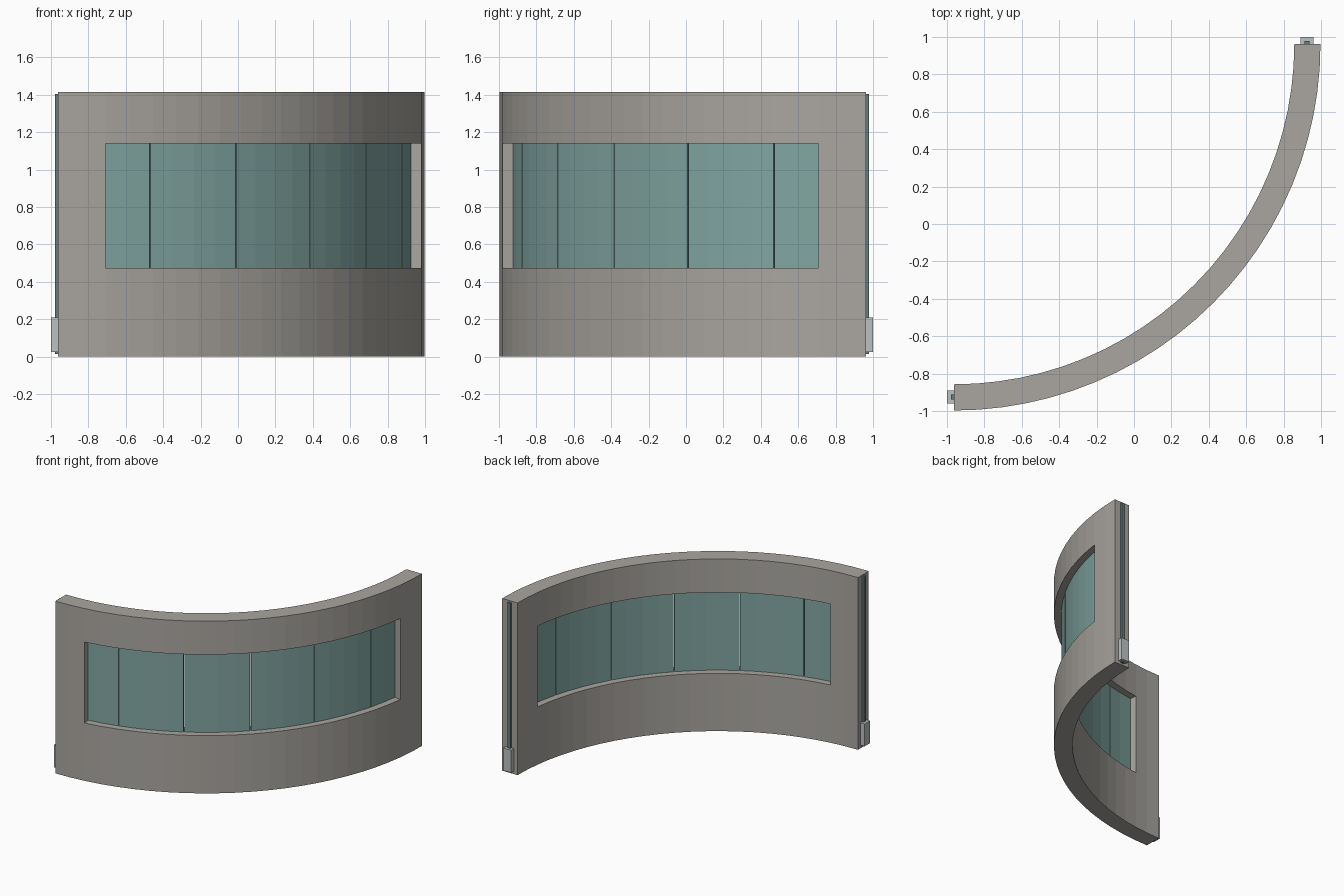
import bpy, bmesh
from math import sin, cos, radians

if "Cube" in bpy.data.objects:
    bpy.data.objects.remove(bpy.data.objects["Cube"])

C = 0.963                 # arc centre sits at (-C, C)
R_OUT, R_IN = 1.960, 1.820
STEP = 3.75               # 24 flat facets over a quarter circle
HEIGHT, SILL, HEAD = 1.415, 0.475, 1.14


def material(name, rgb):
    m = bpy.data.materials.new(name)
    m.diffuse_color = (*rgb, 1)
    m.use_nodes = True
    m.node_tree.nodes["Principled BSDF"].inputs["Base Color"].default_value = m.diffuse_color
    return m


WALL = material("warm_grey", (0.40, 0.38, 0.35))
GLASS = material("teal_glass", (0.22, 0.38, 0.36))
RAIL = material("dark_slate", (0.13, 0.20, 0.20))
CAP = material("pale_grey", (0.50, 0.54, 0.54))


def curved_grid(name, angles, levels, r_out, r_in, solid, mat):
    """Curved slab made of cells; faces are only made where a cell meets air."""
    bm = bmesh.new()
    cache = {}

    def v(i, j, k):
        if (i, j, k) not in cache:
            a, r = radians(angles[i]), (r_out, r_in)[k]
            cache[i, j, k] = bm.verts.new((-C + r * sin(a), C - r * cos(a), levels[j]))
        return cache[i, j, k]

    n, m = len(angles) - 1, len(levels) - 1

    def filled(i, j):
        return 0 <= i < n and 0 <= j < m and solid(i, j)

    for i in range(n):
        for j in range(m):
            if not filled(i, j):
                continue
            bm.faces.new([v(i, j, 0), v(i+1, j, 0), v(i+1, j+1, 0), v(i, j+1, 0)])
            bm.faces.new([v(i, j, 1), v(i, j+1, 1), v(i+1, j+1, 1), v(i+1, j, 1)])
            for di, dj, a, b in ((-1, 0, (i, j), (i, j+1)), (1, 0, (i+1, j+1), (i+1, j)),
                                 (0, -1, (i+1, j), (i, j)), (0, 1, (i, j+1), (i+1, j+1))):
                if not filled(i + di, j + dj):
                    bm.faces.new([v(*a, 0), v(*b, 0), v(*b, 1), v(*a, 1)])
    bmesh.ops.recalc_face_normals(bm, faces=bm.faces)
    return finish(name, bm, mat)


def finish(name, bm, mat):
    me = bpy.data.meshes.new(name)
    bm.to_mesh(me)
    bm.free()
    me.materials.append(mat)
    ob = bpy.data.objects.new(name, me)
    bpy.context.collection.objects.link(ob)
    return ob


def box(name, lo, hi, mat):
    bm = bmesh.new()
    bmesh.ops.create_cube(bm, size=1)
    for vert in bm.verts:
        vert.co = [(l + h) / 2 + c * (h - l) for l, h, c in zip(lo, hi, vert.co)]
    return finish(name, bm, mat)


# Wall with a long window opening, two facets in from each end
curved_grid("curved_wall", [i * STEP for i in range(25)], [0, SILL, HEAD, HEIGHT],
            R_OUT, R_IN, lambda i, j: j != 1 or i < 2 or i > 21, WALL)

# Glass panes, split by narrow joints every four facets
GAP = 0.1
breaks = [2, 4, 8, 12, 16, 20, 22]
for p, (a, b) in enumerate(zip(breaks, breaks[1:])):
    angles = [i * STEP for i in range(a, b + 1)]
    if a > 2:
        angles[0] += GAP
    if b < 22:
        angles[-1] -= GAP
    curved_grid(f"window_pane_{p + 1}", angles, [SILL, HEAD], 1.904, 1.876,
                lambda i, j: True, GLASS)

# Connector rail and foot block on both ends (the wall mirrors across x = -y)
MID = -C + 0.038
for part, half, reach, z0, z1, mat in (("end_rail", 0.014, 0.979, 0.015, 1.403, RAIL),
                                       ("end_foot", 0.035, 1.0, 0.025, 0.21, CAP)):
    box(part + "_left", (-reach, MID - half, z0), (-C + 0.002, MID + half, z1), mat)
    box(part + "_right", (-MID - half, C - 0.002, z0), (-MID + half, reach, z1), mat)
